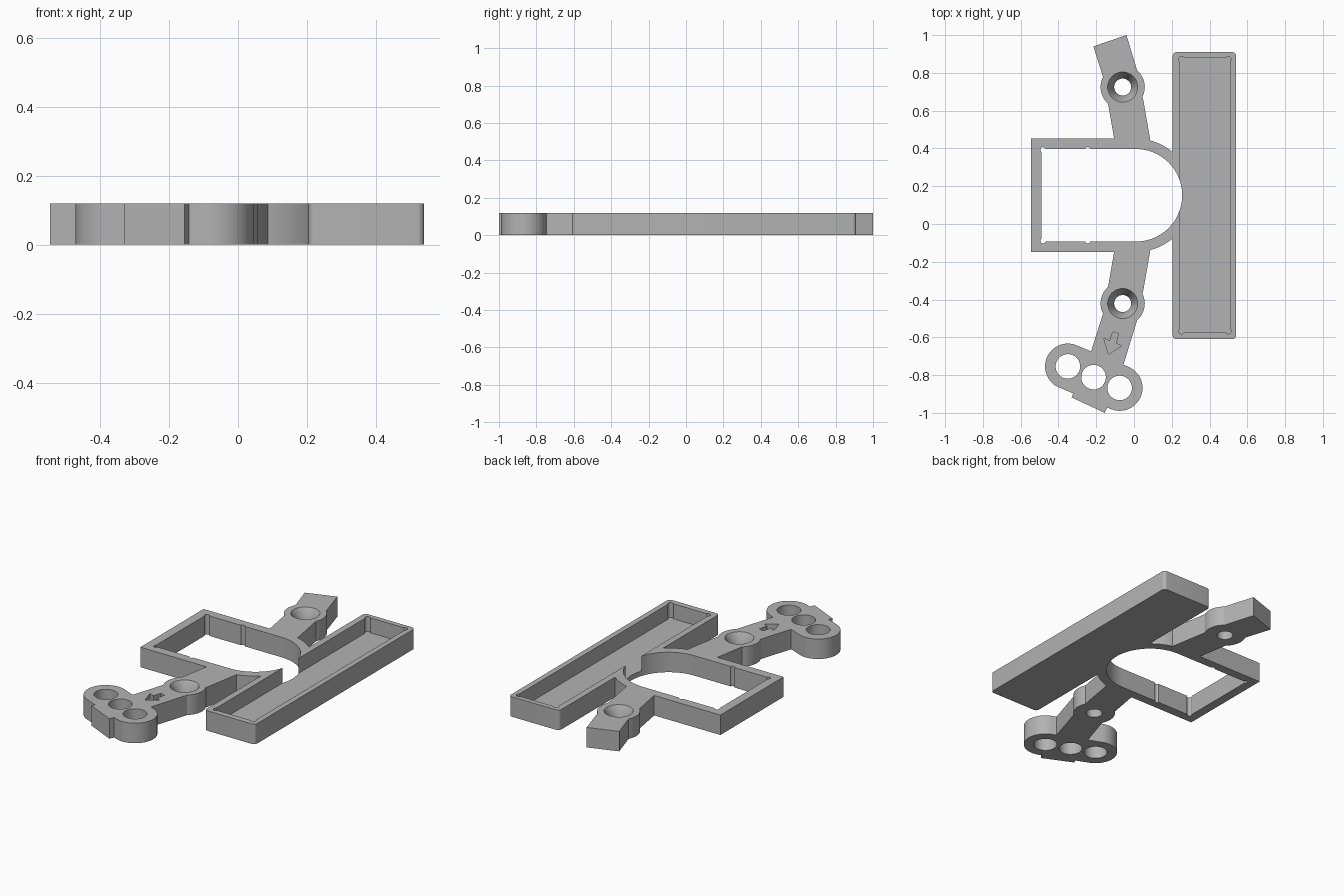
import bpy, bmesh, math
from math import cos, sin, pi

H = 0.12            # plate height
CX, CY = 0.01, 0.152  # centre of the round opening
FLOOR = 0.03        # tray floor thickness

cube = bpy.data.objects.get("Cube")
if cube:
    bpy.data.objects.remove(cube, do_unlink=True)

grey = bpy.data.materials.new("plain grey")
grey.use_nodes = True
colour = (0.45, 0.45, 0.45, 1)
grey.diffuse_color = colour
grey.node_tree.nodes["Principled BSDF"].inputs["Base Color"].default_value = colour


def arc(x, y, r, a0=0, a1=360, n=64):
    """Points along an arc; a full circle leaves out the repeated end."""
    last = n if a1 - a0 >= 360 else n + 1
    angles = [math.radians(a0 + (a1 - a0) * i / n) for i in range(last)]
    return [(x + r * cos(a), y + r * sin(a)) for a in angles]


def prism(name, points, z0=0, z1=H, top_points=None):
    """Upright solid from an outline, optionally tapering to another outline."""
    bm = bmesh.new()
    low = [bm.verts.new((x, y, z0)) for x, y in points]
    high = [bm.verts.new((x, y, z1)) for x, y in (top_points or points)]
    bm.faces.new(low)
    bm.faces.new(high)
    n = len(low)
    for i in range(n):
        j = (i + 1) % n
        bm.faces.new((low[i], low[j], high[j], high[i]))
    bmesh.ops.recalc_face_normals(bm, faces=bm.faces)
    mesh = bpy.data.meshes.new(name)
    bm.to_mesh(mesh)
    bm.free()
    mesh.materials.append(grey)
    obj = bpy.data.objects.new(name, mesh)
    bpy.context.collection.objects.link(obj)
    return obj


def combine(target, other, operation):
    """Apply a boolean and discard the second solid."""
    mod = target.modifiers.new("bool", "BOOLEAN")
    mod.operation, mod.solver, mod.object = operation, "EXACT", other
    bpy.context.view_layer.objects.active = target
    bpy.ops.object.modifier_apply(modifier=mod.name)
    bpy.data.objects.remove(other, do_unlink=True)


def d_shape(x0, r):
    """Square on the left, half round on the right."""
    return [(x0, CY + r), (x0, CY - r)] + arc(CX, CY, r, -90, 90, 72)


def rounded_rect(x0, x1, y0, y1, r):
    corners = [(x1 - r, y1 - r, 0), (x0 + r, y1 - r, 90),
               (x0 + r, y0 + r, 180), (x1 - r, y0 + r, 270)]
    return [p for x, y, a in corners for p in arc(x, y, r, a, a + 90, 8)]


# Frame around the opening, then the solid parts joined to it
bracket = prism("mounting_bracket", d_shape(-0.545, 0.3))
parts = [prism("tray", rounded_rect(0.205, 0.54, -0.61, 0.91, 0.02))]

# Arms, given as x and distance from the opening centre
BOSS_X, BOSS_D = -0.06, 0.573
arm_base = [(0.09, 0.27), (-0.1, 0.27), (-0.14, 0.5), (-0.165, 0.63)]
arm_ends = {1: [(-0.215, 0.788), (-0.04, 0.848)],
            -1: [(-0.26, 0.93), (-0.075, 0.96)]}
for side, end in arm_ends.items():
    outline = arm_base + end + [(0.02, 0.65), (0.05, 0.5)]
    parts.append(prism("arm", [(x, CY + side * d) for x, d in outline]))
    parts.append(prism("boss", arc(BOSS_X, CY + side * BOSS_D, 0.117)))

# Head with two round lobes and a square tab
lobe_a, lobe_b = (-0.35, -0.754), (-0.076, -0.868)
tilt = math.degrees(math.atan2(lobe_b[1] - lobe_a[1], lobe_b[0] - lobe_a[0]))
parts.append(prism("head", arc(*lobe_a, 0.121, tilt + 90, tilt + 270, 40)
                   + arc(*lobe_b, 0.121, tilt - 90, tilt + 90, 40)))
parts.append(prism("tab", [(-0.3, -0.84), (-0.33, -0.918),
                           (-0.155, -1.0), (-0.12, -0.92)]))
for part in parts:
    combine(bracket, part, "UNION")

# Tray pocket with relieved corners
PX, PY = (0.243, 0.507), (-0.575, 0.88)
cutters = [prism("pocket", rounded_rect(*PX, *PY, 0.004), FLOOR, 0.2)]
for x, sx in zip(PX, (1, -1)):
    for y, sy in zip(PY, (1, -1)):
        cutters.append(prism("pocket_relief",
                             arc(x + sx * 0.008, y + sy * 0.008, 0.015, n=24),
                             FLOOR, 0.2))

# Large opening, with small grooves at its corners and along its sides
cutters.append(prism("opening", d_shape(-0.49, 0.245), -0.05, 0.2))
for side in (1, -1):
    for x in (-0.482, -0.245):
        cutters.append(prism("groove", arc(x, CY + side * 0.241, 0.014, n=24),
                             -0.05, 0.2))

# Countersunk screw holes
for side in (1, -1):
    y = CY + side * BOSS_D
    cutters.append(prism("screw_hole", arc(BOSS_X, y, 0.045), -0.05, 0.2))
    cutters.append(prism("countersink", arc(BOSS_X, y, 0.045), 0.06, H + 0.006,
                         arc(BOSS_X, y, 0.083)))

# Three holes through the head
middle = (-0.214, -0.811)
for x, y in (lobe_a, middle, lobe_b):
    cutters.append(prism("head_hole", arc(x, y, 0.065), -0.05, 0.2))

# Engraved arrow
cutters.append(prism("arrow", [(-0.135, -0.69), (-0.065, -0.645), (-0.095, -0.632),
                               (-0.082, -0.58), (-0.112, -0.57), (-0.128, -0.62),
                               (-0.16, -0.605)], H - 0.03, 0.2))
for cutter in cutters:
    combine(bracket, cutter, "DIFFERENCE")

# Smooth the round walls and keep the edges sharp
bpy.ops.object.select_all(action="DESELECT")
bracket.select_set(True)
bpy.context.view_layer.objects.active = bracket
bpy.ops.object.shade_smooth_by_angle(angle=math.radians(30))
